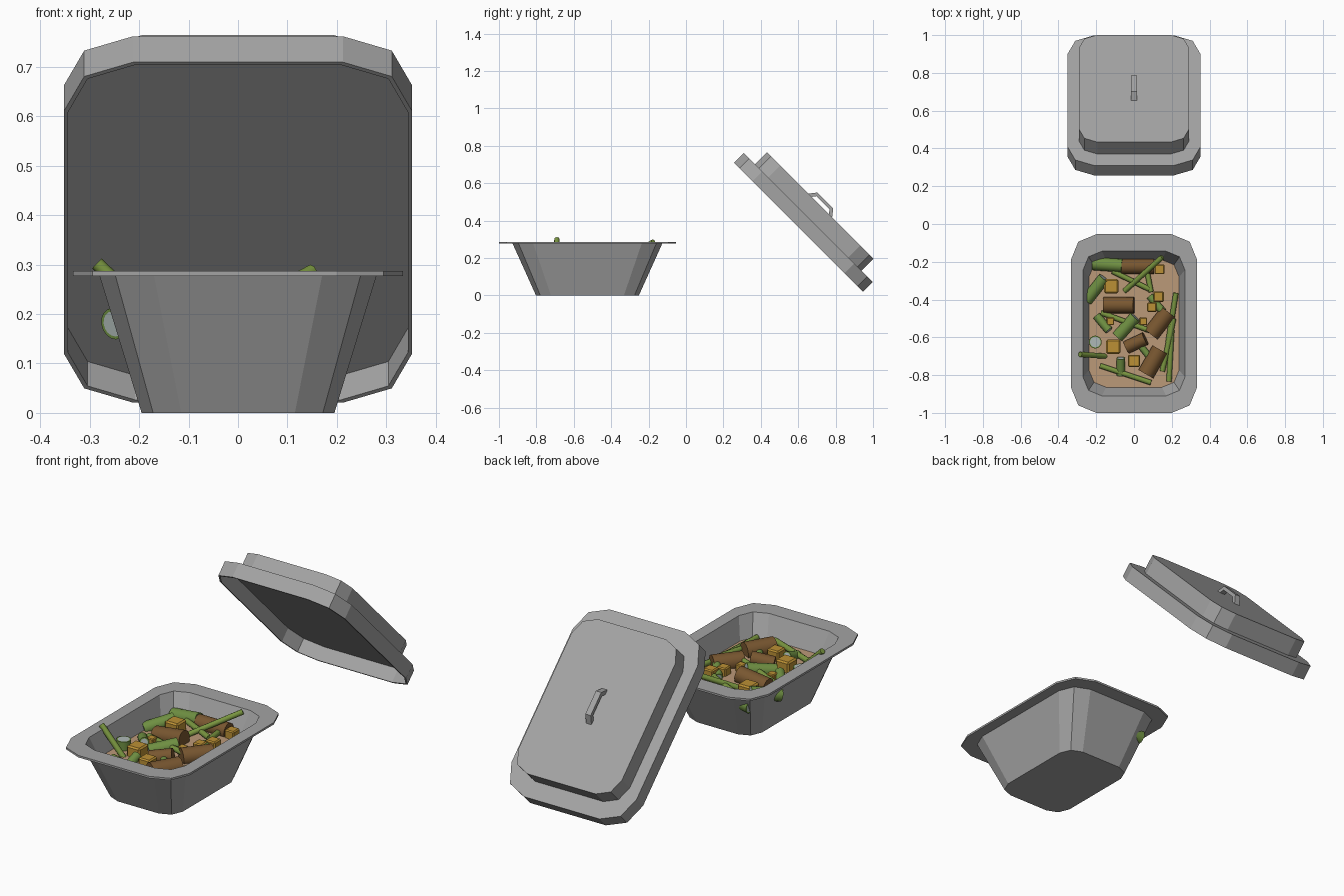
import bpy, bmesh, math
from mathutils import Vector, Matrix

if "Cube" in bpy.data.objects:
    bpy.data.objects.remove(bpy.data.objects["Cube"])


def material(name, rgb):
    m = bpy.data.materials.new(name)
    m.diffuse_color = (*rgb, 1)
    m.use_nodes = True
    m.node_tree.nodes["Principled BSDF"].inputs["Base Color"].default_value = m.diffuse_color
    return m


METAL = material("dark_grey_metal", (0.37, 0.37, 0.37))
BROTH = material("broth", (0.50, 0.32, 0.19))
BROWN = material("brown", (0.19, 0.095, 0.03))
ORANGE = material("orange", (0.50, 0.28, 0.035))
LEEK = material("leek_green", (0.16, 0.28, 0.055))
PALE = material("leek_pale", (0.42, 0.48, 0.47))
BEAN = material("bean_green", (0.19, 0.30, 0.05))


def finish(bm, name, mats=()):
    bmesh.ops.recalc_face_normals(bm, faces=bm.faces)
    me = bpy.data.meshes.new(name)
    bm.to_mesh(me)
    bm.free()
    for m in mats:
        me.materials.append(m)
    ob = bpy.data.objects.new(name, me)
    bpy.context.collection.objects.link(ob)
    return ob


def rounded_ring(hx, hy, r, z):
    """Rectangle with each corner rounded in two segments."""
    pts = []
    for i, (sx, sy) in enumerate([(1, 1), (-1, 1), (-1, -1), (1, -1)]):
        for k in range(3):
            a = math.pi / 2 * i + math.pi / 4 * k
            pts.append(Vector((sx * (hx - r) + r * math.cos(a),
                               sy * (hy - r) + r * math.sin(a), z)))
    return pts


def loft(name, rings, loc, mats):
    bm = bmesh.new()
    loops = [[bm.verts.new(p) for p in rounded_ring(*r)] for r in rings]
    for a, b in zip(loops, loops[1:]):
        for i in range(12):
            j = (i + 1) % 12
            bm.faces.new((a[i], a[j], b[j], b[i]))
    bm.faces.new(loops[0])
    if len(loops) > 1:
        bm.faces.new(loops[-1])
    ob = finish(bm, name, mats)
    ob.location = loc
    return ob


def rod(name, p, q, r, sides, mats, end_inset=0):
    """Smooth rod between two points, optionally with a second colour on the ends."""
    p, q = Vector(p), Vector(q)
    d = q - p
    bm = bmesh.new()
    bmesh.ops.create_cone(bm, cap_ends=True, segments=sides, radius1=r, radius2=r, depth=d.length)
    caps = [f for f in bm.faces if len(f.verts) == sides]
    for f in bm.faces:
        f.smooth = f not in caps
    for f in caps:
        for e in f.edges:
            e.smooth = False
    if end_inset:
        bmesh.ops.inset_region(bm, faces=caps, thickness=end_inset)
        for f in caps:
            f.material_index = 1
    bm.transform(Matrix.Translation((p + q) / 2) @ d.to_track_quat('Z', 'Y').to_matrix().to_4x4())
    return finish(bm, name, mats)


# Pan: flared shell with a wide flat rim
loft("pan", [(0.195, 0.275, 0.08, 0), (0.28, 0.40, 0.11, 0.277), (0.334, 0.473, 0.135, 0.277),
             (0.334, 0.473, 0.135, 0.287), (0.27, 0.383, 0.10, 0.287), (0.188, 0.265, 0.075, 0.01)],
     (0, -0.527, 0), [METAL])
loft("broth_surface", [(0.241, 0.342, 0.09, 0.18)], (0, -0.527, 0), [BROTH])

# Lid: hollow lower tray with a smaller raised tier, tilted back
lid = loft("lid", [(0.344, 0.479, 0.136, 0.070), (0.344, 0.479, 0.136, 0), (0.352, 0.487, 0.14, 0),
                   (0.352, 0.487, 0.14, 0.074), (0.292, 0.402, 0.10, 0.074), (0.292, 0.402, 0.10, 0.163)],
           (0, 0.602, 0.365), [METAL])
lid.rotation_euler.x = -math.pi / 4

# Lid handle: bent strip
outer = [(-0.093, 0.160), (-0.060, 0.202), (0.060, 0.202), (0.093, 0.160)]
inner = [(0.068, 0.160), (0.050, 0.184), (-0.050, 0.184), (-0.068, 0.160)]
bm = bmesh.new()
sides = [[bm.verts.new((x, y, z)) for y, z in outer + inner] for x in (-0.015, 0.015)]
for i in range(8):
    j = (i + 1) % 8
    bm.faces.new((sides[0][i], sides[0][j], sides[1][j], sides[1][i]))
for s in sides:
    for k in range(3):
        bm.faces.new((s[k], s[k + 1], s[6 - k], s[7 - k]))
handle = finish(bm, "lid_handle", [METAL])
handle.location, handle.rotation_euler = lid.location, lid.rotation_euler


def lay(name, items, z, sides, mats, inset=0):
    """Pieces given as centre x, y, length, width, angle and rise."""
    for n, (x, y, length, w, ang, rise) in enumerate(items):
        a = math.radians(ang)
        d = Vector((math.cos(a) * length / 2, math.sin(a) * length / 2, rise / 2))
        c = Vector((x, y, z))
        rod(f"{name}_{n + 1}", c - d, c + d, w / 2, sides, mats, inset)


# Meat chunks
lay("meat_chunk", [(0.02, -0.225, 0.17, 0.08, 0, 0), (-0.08, -0.43, 0.16, 0.085, 0, 0.02),
                   (0.135, -0.525, 0.15, 0.09, 52, 0), (0.01, -0.63, 0.11, 0.07, 25, 0.02),
                   (0.10, -0.73, 0.15, 0.09, 60, 0)], 0.195, 16, [BROWN])

# Leek pieces
lay("leek_piece", [(-0.14, -0.215, 0.155, 0.07, -4, 0.02), (-0.205, -0.345, 0.15, 0.064, 52, 0.03),
                   (-0.04, -0.545, 0.14, 0.065, 48, 0.02), (-0.165, -0.525, 0.10, 0.045, -50, 0.02),
                   (-0.07, -0.755, 0.09, 0.045, 90, 0.03), (0.055, -0.67, 0.08, 0.035, -52, 0),
                   (0.12, -0.425, 0.11, 0.04, -50, 0.02)], 0.195, 16, [LEEK, PALE], 0.006)
rod("leek_upright", (-0.205, -0.625, 0.17), (-0.205, -0.625, 0.225), 0.034, 16, [LEEK, PALE], 0.006)

# Root vegetable cubes
for n, (x, y, s) in enumerate([(-0.12, -0.33, 0.075), (0.135, -0.24, 0.052), (0.13, -0.385, 0.055),
                               (-0.11, -0.65, 0.075), (0.0, -0.725, 0.065), (-0.125, -0.515, 0.04),
                               (0.095, -0.44, 0.05), (0.05, -0.515, 0.04)]):
    bm = bmesh.new()
    bmesh.ops.create_cube(bm, size=s, matrix=Matrix.Translation((x, y, 0.195)))
    bmesh.ops.bevel(bm, geom=bm.edges[:], offset=s * 0.1, segments=1, affect='EDGES')
    finish(bm, f"root_cube_{n + 1}", [ORANGE])

# Green beans
for n, (p, q) in enumerate([((-0.05, -0.355, 0.18), (0.15, -0.175, 0.287)),
                            ((-0.115, -0.25, 0.2), (0.08, -0.345, 0.2)),
                            ((0.222, -0.365, 0.2), (0.18, -0.63, 0.19)),
                            ((-0.175, -0.47, 0.19), (0.085, -0.565, 0.21)),
                            ((0.2, -0.56, 0.19), (0.185, -0.835, 0.19)),
                            ((-0.18, -0.75, 0.19), (0.09, -0.84, 0.2)),
                            ((-0.285, -0.69, 0.302), (-0.15, -0.70, 0.17)),
                            ((0.21, -0.50, 0.2), (0.15, -0.78, 0.19)),
                            ((0.06, -0.20, 0.19), (0.09, -0.36, 0.2))]):
    rod(f"green_bean_{n + 1}", p, q, 0.014, 8, [BEAN])
